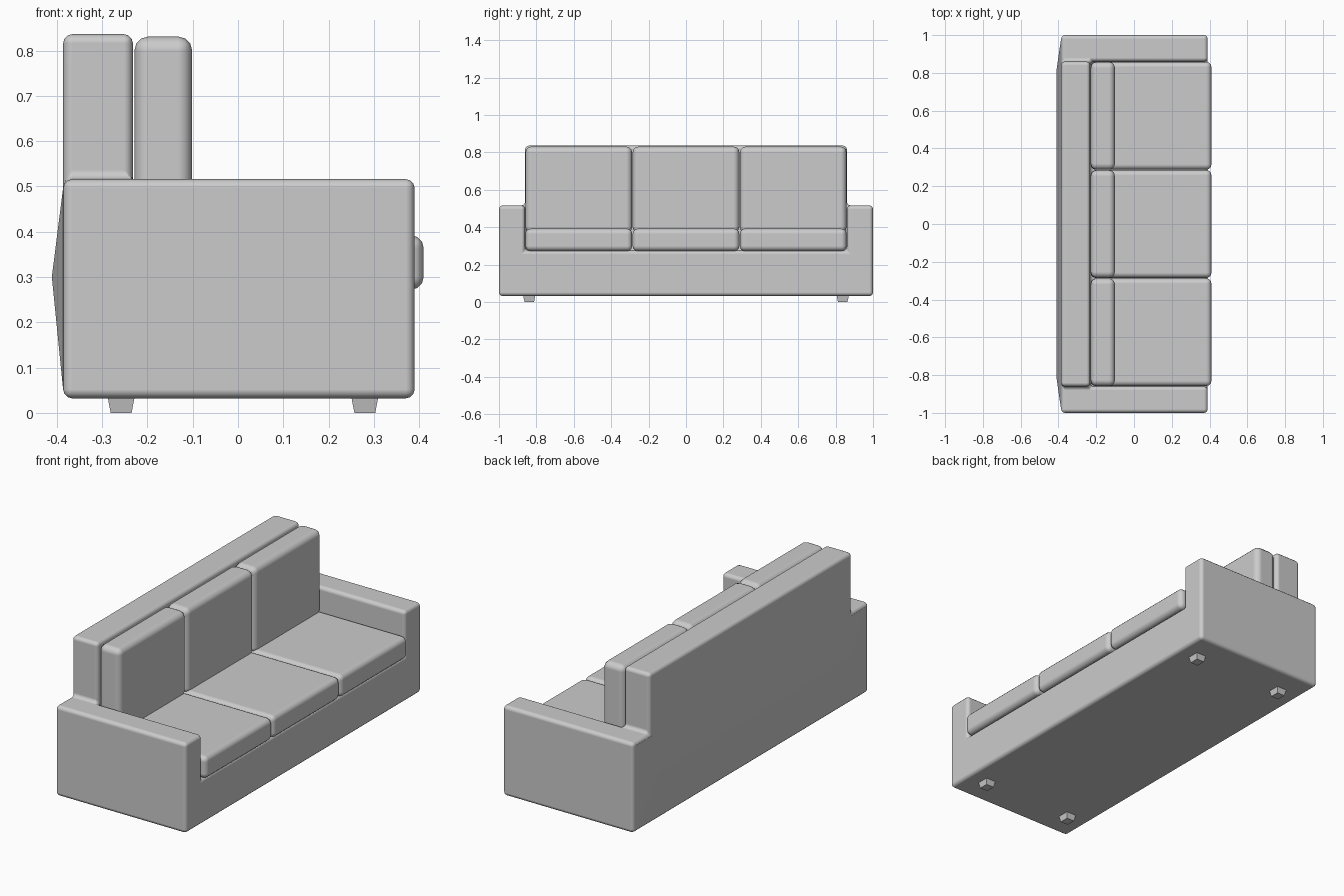
import bpy, bmesh
from mathutils import Vector

if "Cube" in bpy.data.objects:
    bpy.data.objects.remove(bpy.data.objects["Cube"])


def finish(name, bm, bevel=0.0, segments=3):
    bmesh.ops.recalc_face_normals(bm, faces=bm.faces[:])
    me = bpy.data.meshes.new(name)
    bm.to_mesh(me)
    bm.free()
    ob = bpy.data.objects.new(name, me)
    bpy.context.collection.objects.link(ob)
    if bevel:
        me.shade_smooth()
        mod = ob.modifiers.new("soft_edges", 'BEVEL')
        mod.width = bevel
        mod.segments = segments
        mod.limit_method = 'ANGLE'
        mod.harden_normals = True
    return ob


def box(name, lo, hi, bevel, segments=3):
    bm = bmesh.new()
    bmesh.ops.create_cube(bm, size=1)
    lo, hi = Vector(lo), Vector(hi)
    for v in bm.verts:
        v.co = [(lo[i] + hi[i]) / 2 + v.co[i] * (hi[i] - lo[i]) for i in range(3)]
    return finish(name, bm, bevel, segments)


# Frame: base, arms and back as one skin around filled grid cells
X = [-0.386, -0.232, 0.39]
Y = [-1.0, -0.86, 0.86, 1.0]
Z = [0.032, 0.275, 0.516, 0.836]


def filled(c):
    i, j, k = c
    if not (0 <= i < 2 and 0 <= j < 3 and 0 <= k < 3):
        return False
    return k == 0 or (k == 1 and (j != 1 or i == 0)) or (k == 2 and i == 0 and j == 1)


bm = bmesh.new()
grid = {}


def corner(c):
    if c not in grid:
        grid[c] = bm.verts.new((X[c[0]], Y[c[1]], Z[c[2]]))
    return grid[c]


for cell in [(i, j, k) for i in range(2) for j in range(3) for k in range(3)]:
    if not filled(cell):
        continue
    for axis in range(3):
        for side in (0, 1):
            other = list(cell)
            other[axis] += 2 * side - 1
            if filled(other):
                continue
            quad = []
            for a, b in ((0, 0), (1, 0), (1, 1), (0, 1)):
                c = list(cell)
                c[axis] += side
                c[(axis + 1) % 3] += a
                c[(axis + 2) % 3] += b
                quad.append(corner(tuple(c)))
            bm.faces.new(quad)
bmesh.ops.recalc_face_normals(bm, faces=bm.faces[:])
bmesh.ops.dissolve_limit(bm, angle_limit=0.02, verts=bm.verts[:], edges=bm.edges[:])
finish("sofa_frame", bm, 0.02, 3)

# Shallow bulge of the rear panel
bm = bmesh.new()
for y in (-1, 1):
    bm.verts.new((-0.411, y * 0.81, 0.30))
    for x in (-0.386, -0.37):
        for z in (0.05, 0.498):
            bm.verts.new((x, y * 0.982, z))
bmesh.ops.convex_hull(bm, input=bm.verts[:])
finish("rear_panel", bm)

# Three seat cushions and three back cushions
W = 0.573
for n, name in enumerate(("left", "middle", "right")):
    y0 = (n - 1.5) * W + 0.001
    y1 = y0 + W - 0.002
    box("seat_cushion_" + name, (-0.23, y0, 0.272), (0.41, y1, 0.392), 0.028)
    box("back_cushion_" + name, (-0.229, y0, 0.37), (-0.101, y1, 0.831), 0.032)

# Tapered feet
for x, end in ((-0.258, "rear"), (0.28, "front")):
    for y, side in ((-0.838, "left"), (0.838, "right")):
        bm = bmesh.new()
        bmesh.ops.create_cube(bm, size=1)
        for v in bm.verts:
            top = v.co.z > 0
            w = 0.06 if top else 0.046
            v.co = (x + v.co.x * w, y + v.co.y * w * 1.1, 0.036 if top else 0)
        finish(f"{end}_foot_{side}", bm)
